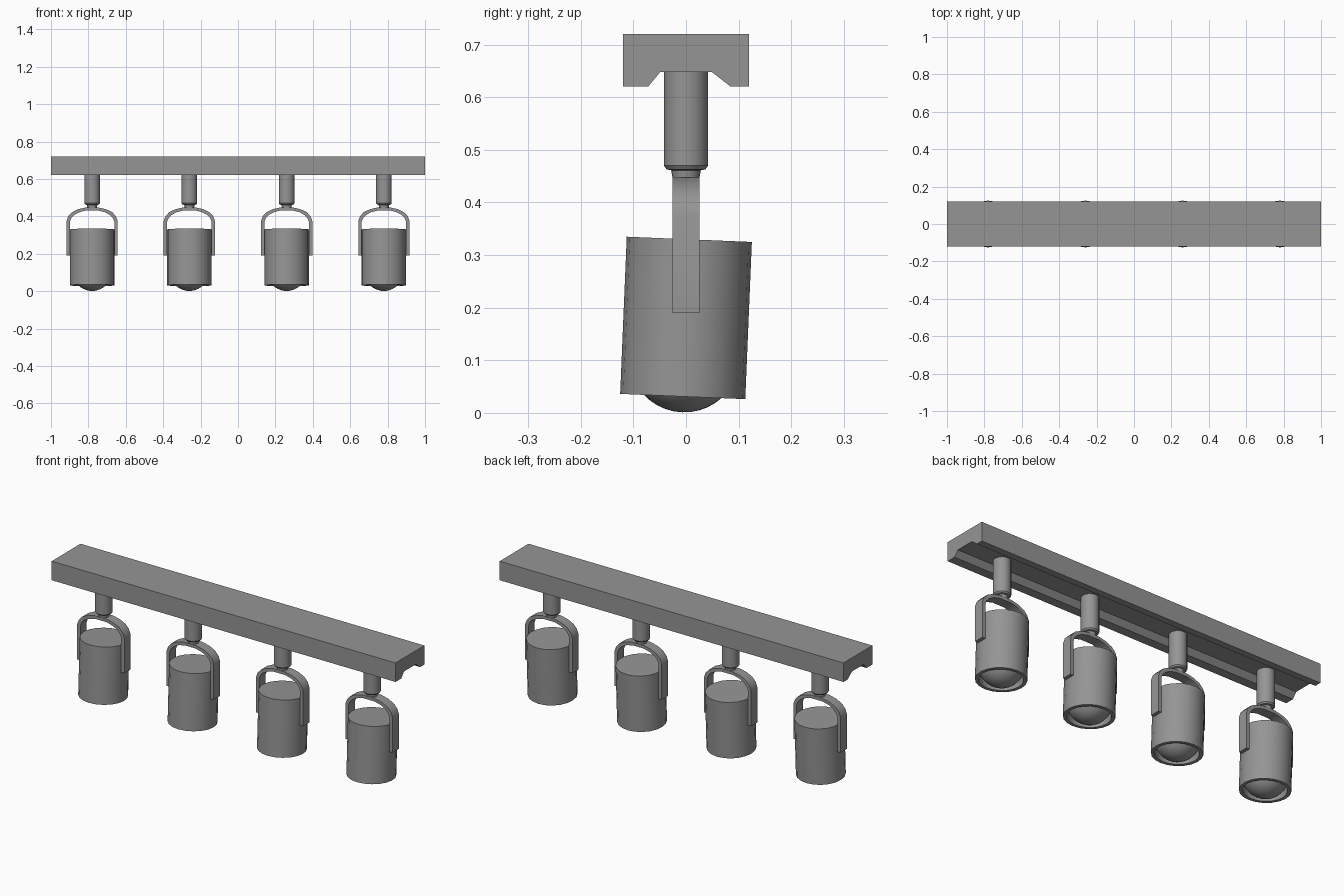
import bpy, bmesh, math
from mathutils import Matrix, Vector

cube = bpy.data.objects.get("Cube")
if cube:
    bpy.data.objects.remove(cube, do_unlink=True)

grey = bpy.data.materials.new("grey metal")
grey.use_nodes = True
tone = (0.3, 0.3, 0.3, 1)
grey.diffuse_color = tone
grey.node_tree.nodes["Principled BSDF"].inputs["Base Color"].default_value = tone


def finish(name, bm, angle=35):
    """Turn a bmesh into a named object with sharp edges kept."""
    bmesh.ops.recalc_face_normals(bm, faces=bm.faces)
    mesh = bpy.data.meshes.new(name)
    bm.to_mesh(mesh)
    bm.free()
    mesh.materials.append(grey)
    ob = bpy.data.objects.new(name, mesh)
    bpy.context.collection.objects.link(ob)
    bpy.ops.object.select_all(action="DESELECT")
    ob.select_set(True)
    bpy.context.view_layer.objects.active = ob
    bpy.ops.object.shade_smooth_by_angle(angle=math.radians(angle))
    return ob


def extrude(name, points, direction, angle=35):
    """Solid made by pushing a closed outline along a direction."""
    bm = bmesh.new()
    face = bm.faces.new([bm.verts.new(p) for p in points])
    moved = bmesh.ops.extrude_face_region(bm, geom=[face])["geom"]
    verts = [v for v in moved if isinstance(v, bmesh.types.BMVert)]
    bmesh.ops.translate(bm, verts=verts, vec=Vector(direction))
    return finish(name, bm, angle)


def lathe(name, profile, steps):
    """Solid turned around z from (radius, height) points."""
    bm = bmesh.new()
    verts = [bm.verts.new((r, 0, z)) for r, z in profile]
    edges = [bm.edges.new(pair) for pair in zip(verts, verts[1:])]
    bmesh.ops.spin(bm, geom=verts + edges, axis=(0, 0, 1), cent=(0, 0, 0),
                   angle=math.tau, steps=steps)
    bmesh.ops.remove_doubles(bm, verts=bm.verts, dist=1e-5)
    return finish(name, bm)


# Track with a channel along its underside
track = [(-.12, .72), (-.12, .62), (-.072, .62), (-.049, .648),
         (.049, .648), (.085, .62), (.12, .62), (.12, .72)]
extrude("track", [(-1, y, z) for y, z in track], (2, 0, 0))

# Fork outline: outer half, mirrored, then the inner edge back again
outer = [(.137, .19), (.137, .375), (.128, .4), (.108, .422), (.075, .438), (.035, .447)]
inner = [(.119, .19), (.119, .37), (.112, .389), (.096, .407), (.068, .422), (.033, .431)]


def arch(half):
    return half + [(-x, z) for x, z in reversed(half)]


fork = arch(outer) + arch(inner)[::-1]

# Lens dome: a spherical cap set into the mouth of the can
R, DEPTH = .106, -.179
dome = [(R * math.sin(a), DEPTH + R * (1 - math.cos(a)))
        for a in (math.radians(71 * i / 8) for i in range(8, -1, -1))]
dome[-1] = (0, DEPTH)

tilt = Matrix.Rotation(math.radians(-2.4), 4, "X")

for i in range(4):
    x = -.78 + .52 * i
    tag = f"_{i + 1}"

    # Stem and neck
    stem = lathe("stem" + tag, [(0, .648), (.042, .648), (.042, .47), (.037, .463),
                                (.028, .461), (.025, .442), (0, .442)], 20)
    stem.location.x = x

    # Fork
    extrude("fork" + tag, [(x + px, -.026, z) for px, z in fork], (0, .052, 0))

    # Can with a recessed mouth, and its lens
    can = lathe("can" + tag, [(0, .15), (.119, .15), (.119, -.149), (.102, -.149),
                              (.1, -.108), (0, -.108)], 20)
    lens = lathe("lens" + tag, dome, 20)
    for ob in (can, lens):
        ob.matrix_world = Matrix.Translation((x, 0, .18)) @ tilt
